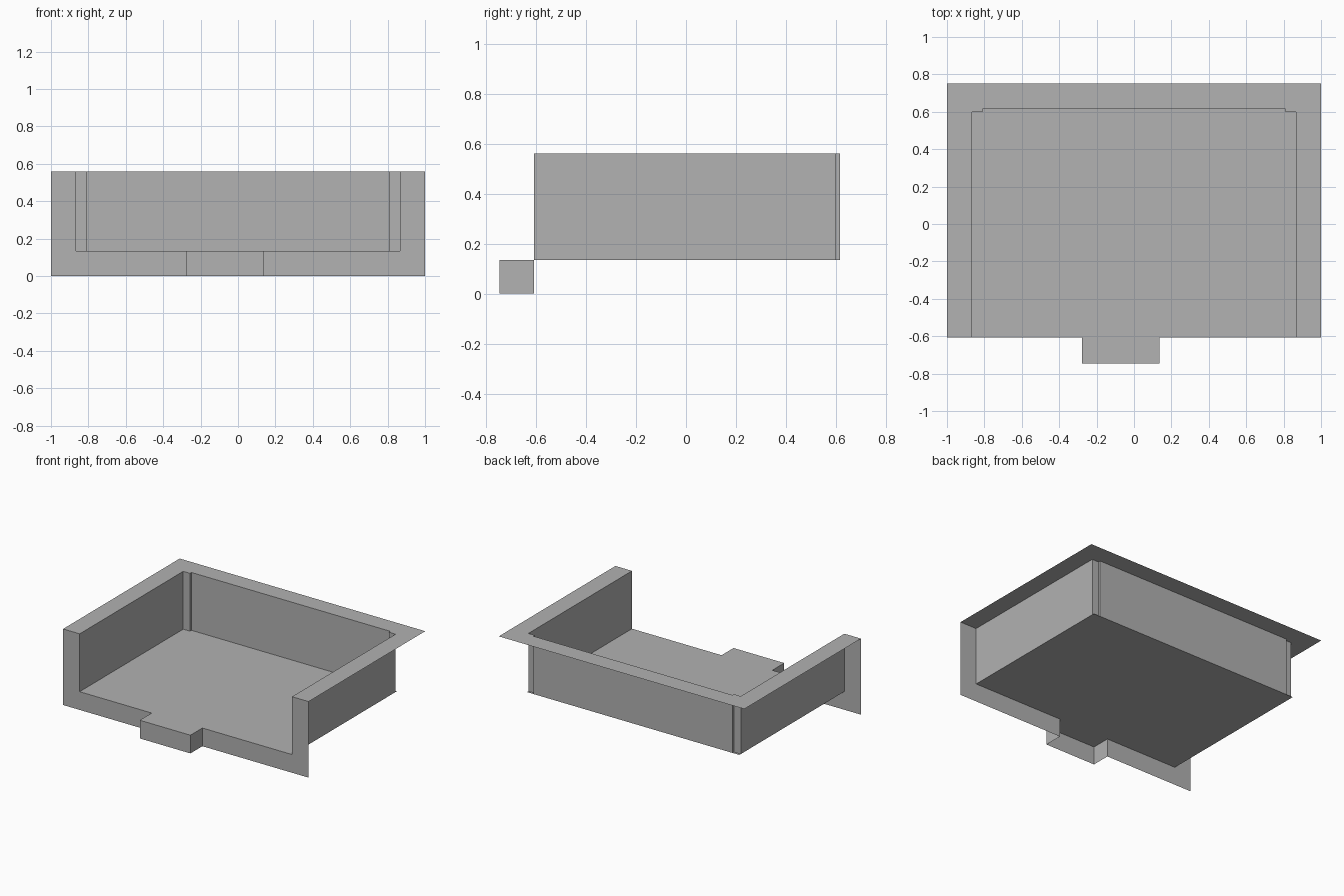
import bpy
import bmesh

cube = bpy.data.objects.get("Cube")
if cube:
    bpy.data.objects.remove(cube, do_unlink=True)

# Single plain grey
grey = bpy.data.materials.new("plain_grey")
grey.use_nodes = True
grey.diffuse_color = (0.445, 0.445, 0.445, 1)
grey.node_tree.nodes["Principled BSDF"].inputs["Base Color"].default_value = grey.diffuse_color

# Main dimensions
HALF, BACK, FRONT = 1.0, 0.75, -0.607
FLOOR_Z, TOP_Z = 0.134, 0.56
INNER, JOG_X = 0.865, 0.81
CORNER_Y, WALL_Y = 0.598, 0.615
STEP_L, STEP_R, STEP_Y = 0.135, -0.278, -0.746
MAT_L, MAT_R = 0.065, -0.21


def sheets(name, polygons):
    """Build one object from flat polygons, joined at shared corners."""
    bm = bmesh.new()
    for points in polygons:
        bm.faces.new([bm.verts.new(p) for p in points])
    bmesh.ops.remove_doubles(bm, verts=bm.verts, dist=0.0005)
    mesh = bpy.data.meshes.new(name)
    bm.to_mesh(mesh)
    bm.free()
    mesh.materials.append(grey)
    obj = bpy.data.objects.new(name, mesh)
    bpy.context.collection.objects.link(obj)
    return obj


def flat(outline, z):
    return [(x, y, z) for x, y in outline]


def strip(path, z0, z1):
    """Vertical panels standing along a path."""
    return [[(*a, z0), (*b, z0), (*b, z1), (*a, z1)]
            for a, b in zip(path, path[1:])]


# Wall path: right side, stepped back, left side
half_path = [(INNER, FRONT), (INNER, CORNER_Y), (JOG_X, CORNER_Y), (JOG_X, WALL_Y)]
wall_path = half_path + [(-x, y) for x, y in reversed(half_path)]

sheets("walls", strip(wall_path, FLOOR_Z, TOP_Z))

# Flat rim around the top of the walls, open at the front
outer_path = [(-HALF, FRONT), (-HALF, BACK), (HALF, BACK), (HALF, FRONT)]
sheets("top_rim", [flat(reversed(wall_path + outer_path), TOP_Z)])

# Floor
sheets("floor", [flat([(-INNER, FRONT), (INNER, FRONT),
                       (INNER, WALL_Y), (-INNER, WALL_Y)], FLOOR_Z)])

# Front sheet: two uprights and a low band interrupted by the step
front_panels = []
for x0, x1, top in ((-HALF, -INNER, TOP_Z), (-INNER, STEP_R, FLOOR_Z),
                    (STEP_L, INNER, FLOOR_Z), (INNER, HALF, TOP_Z)):
    front_panels += strip([(x0, FRONT), (x1, FRONT)], 0, top)
sheets("front_sheet", front_panels)

# Hollow front step with a flush panel in its top
step_faces = strip([(STEP_R, FRONT), (STEP_R, STEP_Y),
                    (STEP_L, STEP_Y), (STEP_L, FRONT)], 0, FLOOR_Z)
for x0, x1 in ((STEP_R, MAT_R), (MAT_L, STEP_L)):
    step_faces.append(flat([(x0, STEP_Y), (x1, STEP_Y), (x1, FRONT), (x0, FRONT)], FLOOR_Z))
sheets("front_step", step_faces)
sheets("step_panel", [flat([(MAT_R, STEP_Y), (MAT_L, STEP_Y),
                            (MAT_L, FRONT), (MAT_R, FRONT)], FLOOR_Z)])
